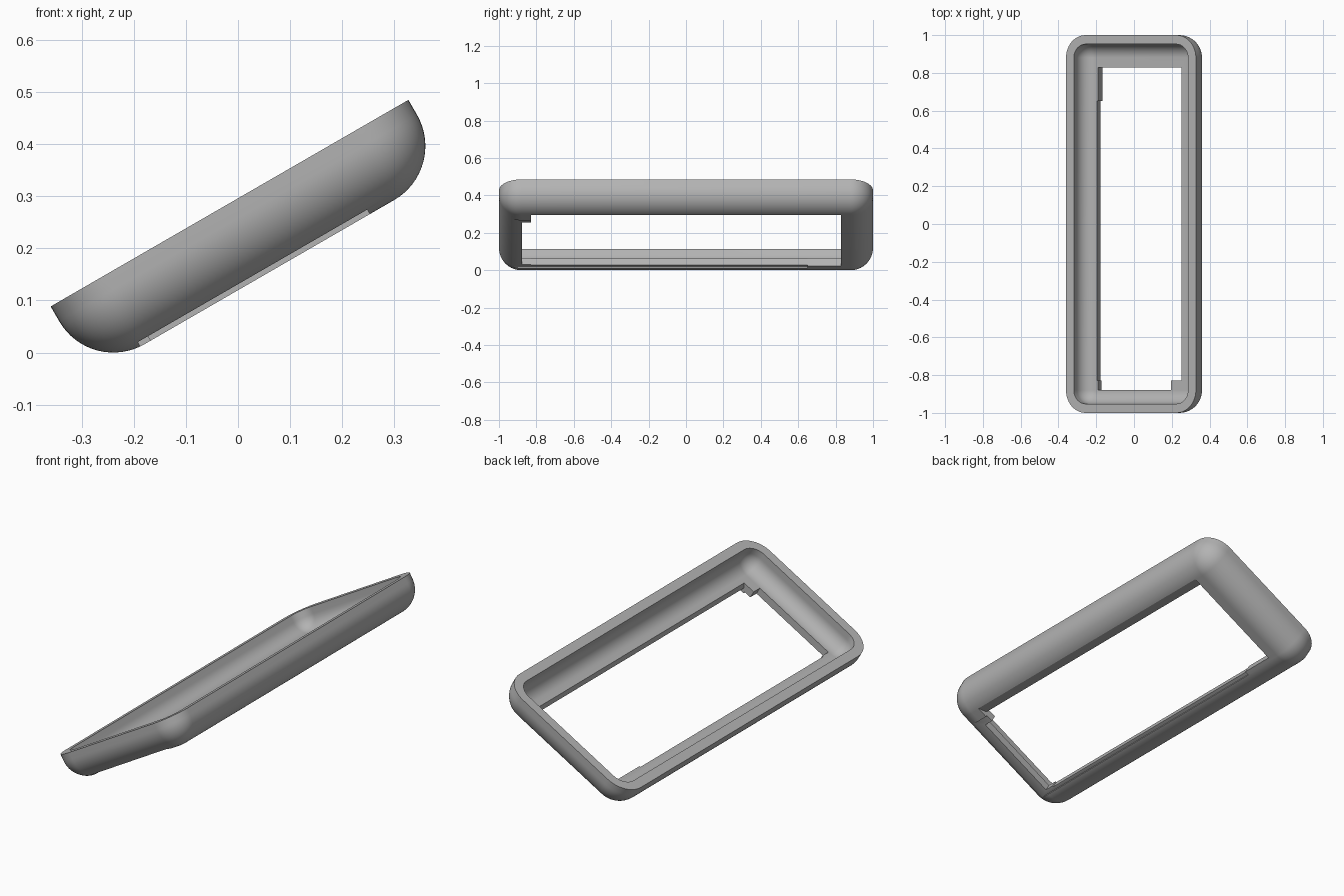
import bpy, bmesh, math
from mathutils import Vector

if "Cube" in bpy.data.objects:
    bpy.data.objects.remove(bpy.data.objects["Cube"], do_unlink=True)

TILT = math.radians(30)
HALF_U, HALF_Y, MID_U = 0.397, 1.0, 0.131      # frame size along and across the slope
TOP, CENTRE = 0.26, 0.227                      # rim plane and height of the rounding centre
R_OUT, R_IN = 0.12, 0.072
STEPS, CORNER = 16, 12

grey = bpy.data.materials.new("plain grey")
grey.use_nodes = True
colour = (0.45, 0.45, 0.45, 1)
grey.diffuse_color = colour
grey.node_tree.nodes["Principled BSDF"].inputs["Base Color"].default_value = colour


def tilt(u, y, n):
    """Slope coordinates to world coordinates."""
    c, s = math.cos(TILT), math.sin(TILT)
    return Vector((u * c - n * s, y, u * s + n * c))


def make_object(name, bm):
    bmesh.ops.recalc_face_normals(bm, faces=bm.faces)
    mesh = bpy.data.meshes.new(name)
    bm.to_mesh(mesh)
    bm.free()
    obj = bpy.data.objects.new(name, mesh)
    bpy.context.collection.objects.link(obj)
    mesh.materials.append(grey)
    return obj


def ring(bm, r, n):
    """Rounded rectangle whose corner centres are shared by every ring."""
    verts = []
    cu, cy = HALF_U - R_OUT, HALF_Y - R_OUT
    for k, (su, sy) in enumerate([(1, 1), (-1, 1), (-1, -1), (1, -1)]):
        for i in range(CORNER + 1):
            a = (k + i / CORNER) * math.pi / 2
            verts.append(bm.verts.new(tilt(MID_U + su * cu + r * math.cos(a),
                                           sy * cy + r * math.sin(a), n)))
    return verts


def prism(points, y0, y1, sloped=True):
    """Cutter: an outline in the side plane, extruded along y."""
    bm = bmesh.new()
    place = tilt if sloped else (lambda x, y, z: Vector((x, y, z)))
    a, b = [[bm.verts.new(place(p, y, q)) for p, q in points] for y in (y0, y1)]
    bm.faces.new(a)
    bm.faces.new(b)
    for i in range(len(a)):
        j = (i + 1) % len(a)
        bm.faces.new((a[i], a[j], b[j], b[i]))
    obj = make_object("cutter", bm)
    obj.hide_render = True
    return obj


def slab(u0, u1, n0, n1, y0, y1):
    return prism([(u0, n0), (u1, n0), (u1, n1), (u0, n1)], y0, y1)


# Shell: rounded outside, rim, rounded inside, closed floor
bm = bmesh.new()
angles = [i / STEPS * math.pi / 2 for i in range(STEPS + 1)]
profile = [(R_OUT * math.cos(a), CENTRE - R_OUT * math.sin(a)) for a in reversed(angles)]
profile += [(R_OUT, TOP), (R_IN, TOP)]
profile += [(R_IN * math.cos(a), CENTRE - R_IN * math.sin(a)) for a in angles]
rings = [ring(bm, r, n) for r, n in profile]
for a, b in zip(rings, rings[1:]):
    for i in range(len(a)):
        j = (i + 1) % len(a)
        bm.faces.new((a[i], a[j], b[j], b[i]))
bm.faces.new(rings[0])
bm.faces.new(rings[-1])
bmesh.ops.remove_doubles(bm, verts=bm.verts, dist=1e-5)
bmesh.ops.dissolve_degenerate(bm, edges=bm.edges, dist=1e-5)
frame = make_object("tilted_frame", bm)

cutters = [
    # Main opening, with a level underside on the high rail
    prism([(-0.112, 0.02), (-0.2, 0.17), (0.1, 0.42), (0.25, 0.42),
           (0.25, 0.298), (0.36, 0.298), (0.36, 0.02)], -0.828, 0.828, False),
    # Wider opening at the front end, leaving a corner tab
    slab(-0.132, 0.316, 0.05, 0.2, -0.878, -0.7),
    # Low rail edge, slightly wider up to the back step
    slab(-0.138, 0.2, 0.05, 0.2, -0.828, 0.65),
    # Shallow recess under the front end and low rail
    slab(-0.155, 0.354, 0.05, 0.117, -0.96, 0.65),
]
# Keep the low edge square to the slope
cut_mesh = cutters[0].data
cut_mesh.vertices[0].co = tilt(-0.132, -0.828, 0.05)
cut_mesh.vertices[1].co = tilt(-0.132, -0.828, 0.22)
cut_mesh.vertices[7].co = tilt(-0.132, 0.828, 0.05)
cut_mesh.vertices[8].co = tilt(-0.132, 0.828, 0.22)

bpy.ops.object.select_all(action="DESELECT")
bpy.context.view_layer.objects.active = frame
frame.select_set(True)
for cutter in cutters:
    mod = frame.modifiers.new("cut", "BOOLEAN")
    mod.operation = "DIFFERENCE"
    mod.solver = "EXACT"
    mod.object = cutter
    bpy.ops.object.modifier_apply(modifier=mod.name)
    bpy.data.objects.remove(cutter, do_unlink=True)

# Stand on the ground, centred
pts = [v.co for v in frame.data.vertices]
lo = Vector([min(p[i] for p in pts) for i in range(3)])
hi = Vector([max(p[i] for p in pts) for i in range(3)])
shift = Vector((-(lo.x + hi.x) / 2, -(lo.y + hi.y) / 2, -lo.z))
for v in frame.data.vertices:
    v.co += shift

bpy.ops.object.shade_smooth_by_angle(angle=math.radians(30))
